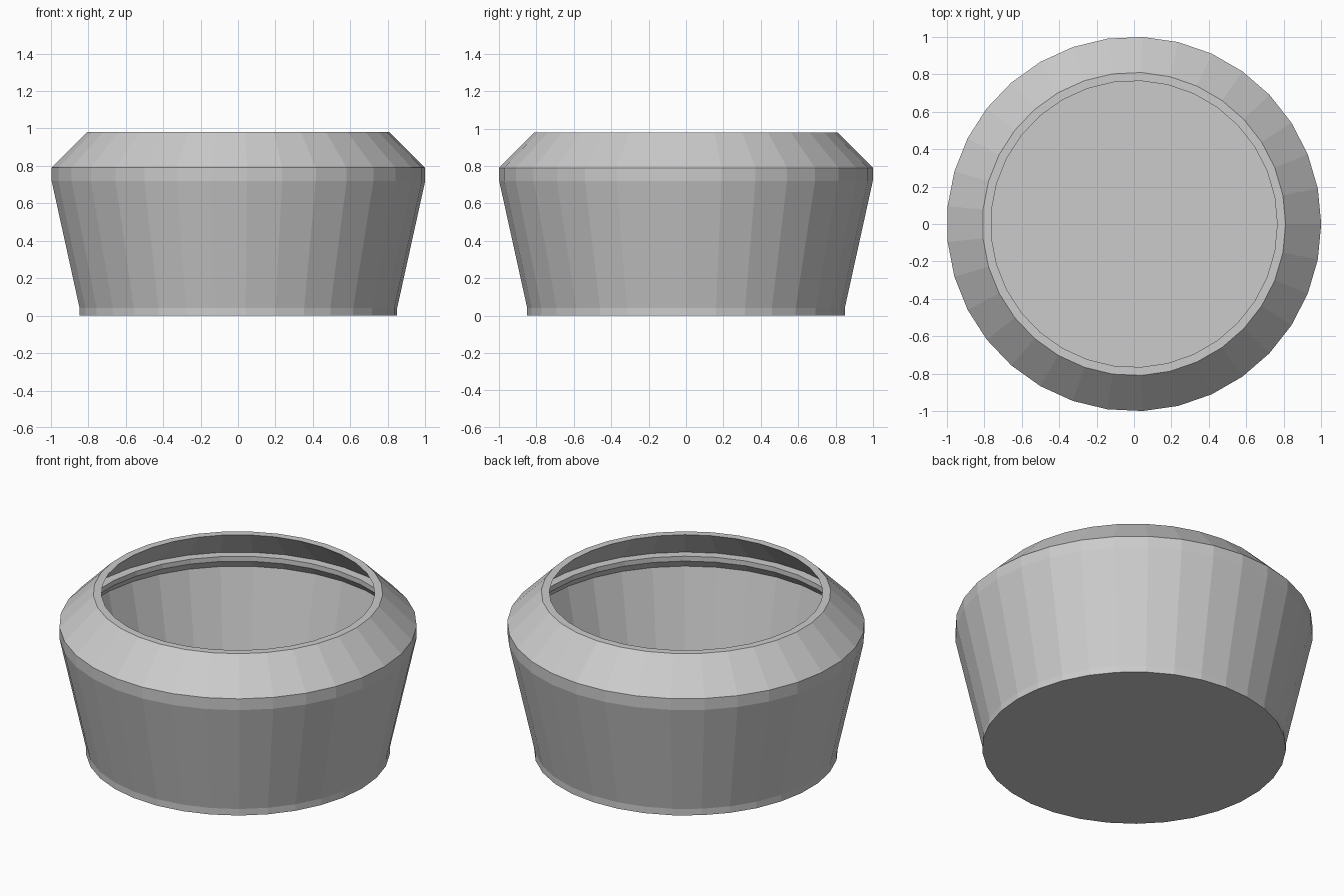
import bpy, bmesh
from math import cos, sin, tau

if "Cube" in bpy.data.objects:
    bpy.data.objects.remove(bpy.data.objects["Cube"])

SIDES = 33


def lathe(name, profile):
    """Revolve a (radius, height) profile around z; radius 0 points become poles."""
    bm = bmesh.new()
    rings = []
    for r, z in profile:
        rings.append([bm.verts.new((r * cos(tau * i / SIDES), r * sin(tau * i / SIDES), z))
                      for i in range(SIDES)])
    for low, high in zip(rings, rings[1:]):
        for i in range(SIDES):
            j = (i + 1) % SIDES
            bm.faces.new((low[i], low[j], high[j], high[i]))
    # flat caps: underside and inside floor
    bm.faces.new(rings[0][::-1])
    bm.faces.new(rings[-1])
    bmesh.ops.recalc_face_normals(bm, faces=bm.faces)
    mesh = bpy.data.meshes.new(name)
    bm.to_mesh(mesh)
    bm.free()
    obj = bpy.data.objects.new(name, mesh)
    bpy.context.collection.objects.link(obj)
    return obj


# outside of the tapered wall, short upright band and sloping collar
outside = [(0.85, 0.0), (0.85, 0.04), (1.0, 0.72), (1.0, 0.79), (0.81, 0.98)]
# lip, underside of the collar, inner ledge with undercut, inner wall and floor
inside = [(0.765, 0.98), (0.965, 0.78), (0.91, 0.78), (0.91, 0.75),
          (0.95, 0.70), (0.80, 0.04)]

lathe("open_bowl", outside + inside)
